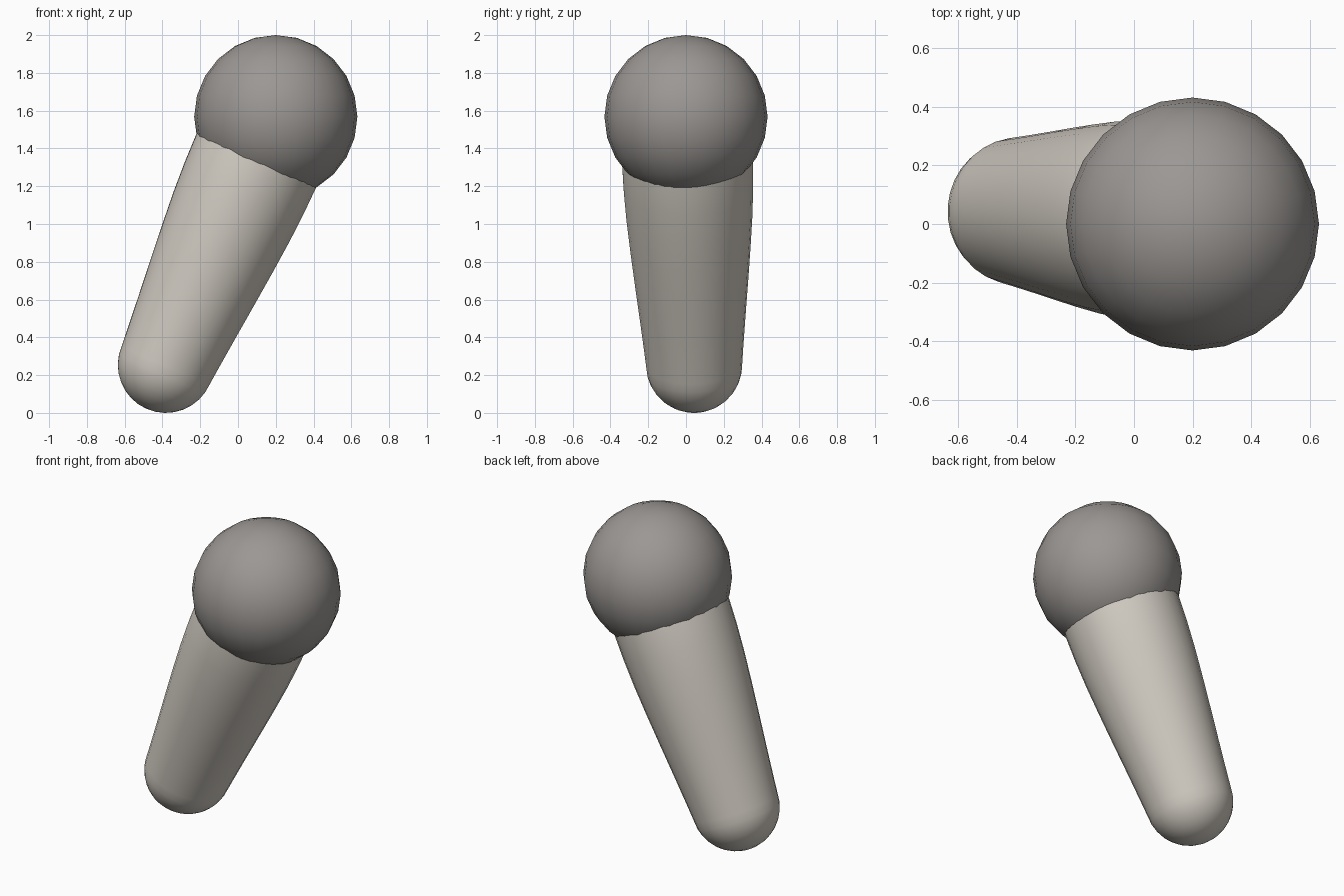
import bpy, bmesh, math
from mathutils import Vector

if "Cube" in bpy.data.objects:
    bpy.data.objects.remove(bpy.data.objects["Cube"])


def material(name, rgb):
    m = bpy.data.materials.new(name)
    m.diffuse_color = (*rgb, 1.0)
    m.use_nodes = True
    m.node_tree.nodes["Principled BSDF"].inputs["Base Color"].default_value = m.diffuse_color
    return m


def finish(bm, name, mat):
    for f in bm.faces:
        f.smooth = True
    bmesh.ops.recalc_face_normals(bm, faces=bm.faces)
    mesh = bpy.data.meshes.new(name)
    bm.to_mesh(mesh)
    bm.free()
    mesh.materials.append(mat)
    obj = bpy.data.objects.new(name, mesh)
    bpy.context.collection.objects.link(obj)
    return obj


head_grey = material("warm_grey", (0.33, 0.31, 0.295))
handle_cream = material("pale_stone", (0.64, 0.60, 0.54))

HEAD = Vector((0.20, 0.0, 1.568))     # centre of the ball
FOOT = Vector((-0.382, 0.043, 0.255))  # centre of the rounded end
SIDES = 32

# Round head
bm = bmesh.new()
bmesh.ops.create_uvsphere(bm, u_segments=24, v_segments=12, radius=0.432)
finish(bm, "round_head", head_grey).location = HEAD

# Tapered handle: hemispherical end, gently swelling body, top hidden in the head
R = 0.255
profile = [(R * math.sin(a), -R * math.cos(a))
           for a in (math.radians(11.25 * i) for i in range(1, 9))]
profile += [(0.262, 0.08), (0.281, 0.28), (0.301, 0.48), (0.32, 0.68),
            (0.335, 0.86), (0.344, 1.02), (0.348, 1.18), (0.34, 1.30)]
bm = bmesh.new()
rings = [[bm.verts.new((r * math.cos(2 * math.pi * i / SIDES),
                        r * math.sin(2 * math.pi * i / SIDES), h))
          for i in range(SIDES)] for r, h in profile]
tip = bm.verts.new((0, 0, -R))
for i in range(SIDES):
    j = (i + 1) % SIDES
    bm.faces.new((tip, rings[0][j], rings[0][i]))
    for a, b in zip(rings, rings[1:]):
        bm.faces.new((a[i], a[j], b[j], b[i]))
bm.faces.new(rings[-1])
handle = finish(bm, "tapered_handle", handle_cream)
handle.location = FOOT
handle.rotation_euler = (HEAD - FOOT).to_track_quat('Z', 'Y').to_euler()
